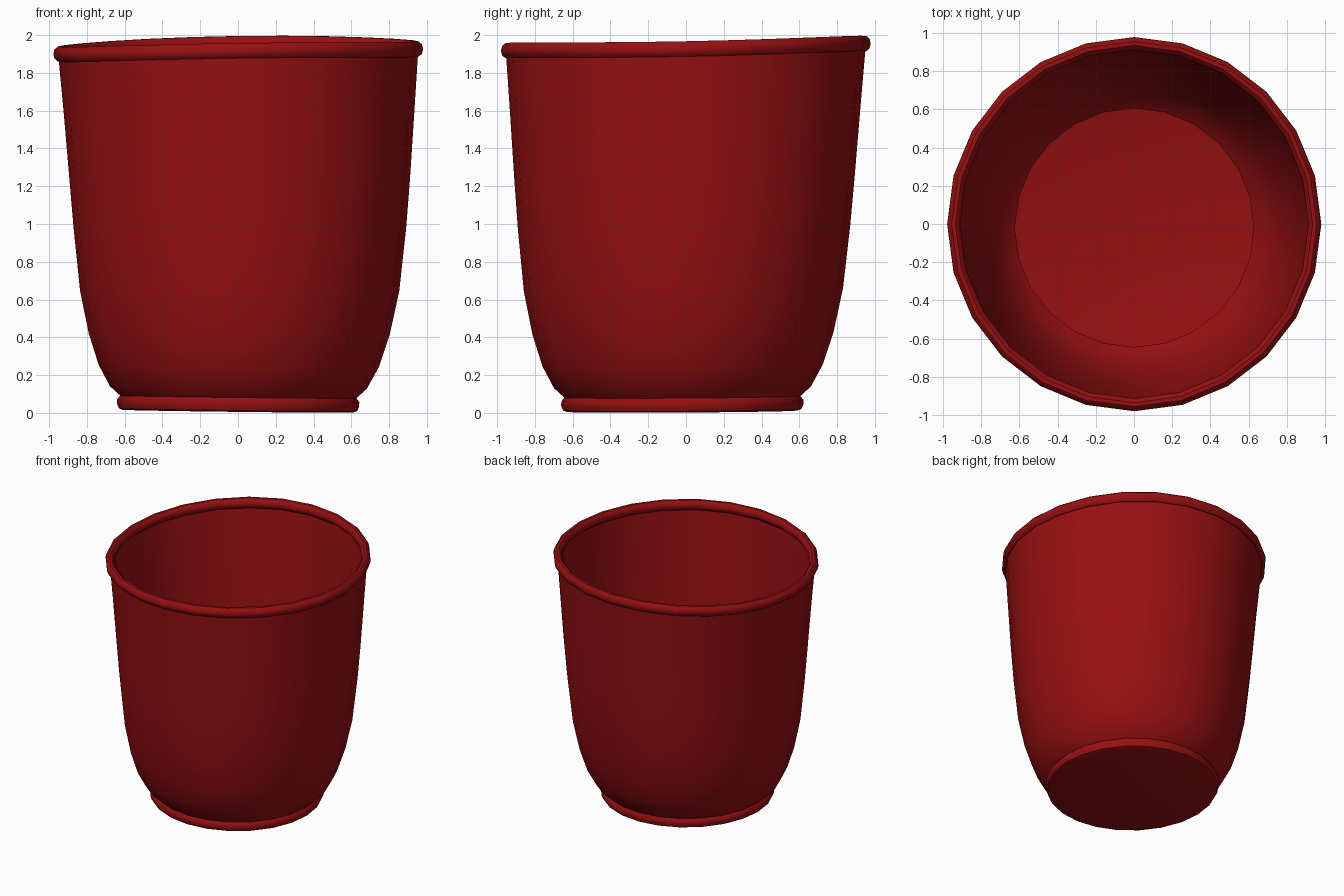
import bpy, bmesh, math

if "Cube" in bpy.data.objects:
    bpy.data.objects.remove(bpy.data.objects["Cube"])

SIDES = 24
red = bpy.data.materials.new("dark_red")
red.diffuse_color = (0.31, 0.005, 0.006, 1)
red.use_nodes = True
red.node_tree.nodes["Principled BSDF"].inputs["Base Color"].default_value = red.diffuse_color


def place(r, z, a):
    """Point on the slightly lopsided, hand-thrown turned form."""
    t = z / 2
    x = r * math.cos(a)
    y = r * math.sin(a)
    top = 0.015 * x + 0.020 * y + 0.013 * (y * y - x * x)
    low = -0.012 * x + 0.006 * y
    return (x + 0.01 * math.sin(math.pi * t),
            y - 0.02 * (1 - t),
            z + t * top + (1 - t) * low)


def lathe(name, profile, closed=False, cap=False):
    """Turn an (r, z) profile; optionally close the section or cap its first ring."""
    bm = bmesh.new()
    rings = [[bm.verts.new(place(r, z, 2 * math.pi * i / SIDES)) for i in range(SIDES)]
             for r, z in profile]
    pairs = list(zip(rings, rings[1:]))
    if closed:
        pairs.append((rings[-1], rings[0]))
    for a, b in pairs:
        for i in range(SIDES):
            j = (i + 1) % SIDES
            bm.faces.new((a[i], a[j], b[j], b[i]))
    if cap:
        bm.faces.new(rings[0][::-1])
    me = bpy.data.meshes.new(name)
    bm.to_mesh(me)
    bm.free()
    me.materials.append(red)
    ob = bpy.data.objects.new(name, me)
    bpy.context.collection.objects.link(ob)
    bpy.context.view_layer.objects.active = ob
    ob.select_set(True)
    bpy.ops.object.shade_smooth_by_angle(angle=math.radians(40))
    ob.select_set(False)
    return ob


# Thin cup wall
lathe("cup_wall", [(0.625, 0.085), (0.68, 0.135), (0.742, 0.25), (0.797, 0.42),
                   (0.845, 0.65), (0.88, 0.98), (0.902, 1.25), (0.928, 1.6),
                   (0.953, 1.92)])

# Foot ring with flat floor
lathe("foot_and_floor", [(0.61, 0.009), (0.63, 0.016), (0.641, 0.04),
                         (0.641, 0.065), (0.625, 0.085)], cap=True)

# Rolled rim
lathe("rolled_rim", [(0.945 + 0.034 * math.cos(k * math.pi / 5),
                      1.925 + 0.042 * math.sin(k * math.pi / 5)) for k in range(10)],
      closed=True)
